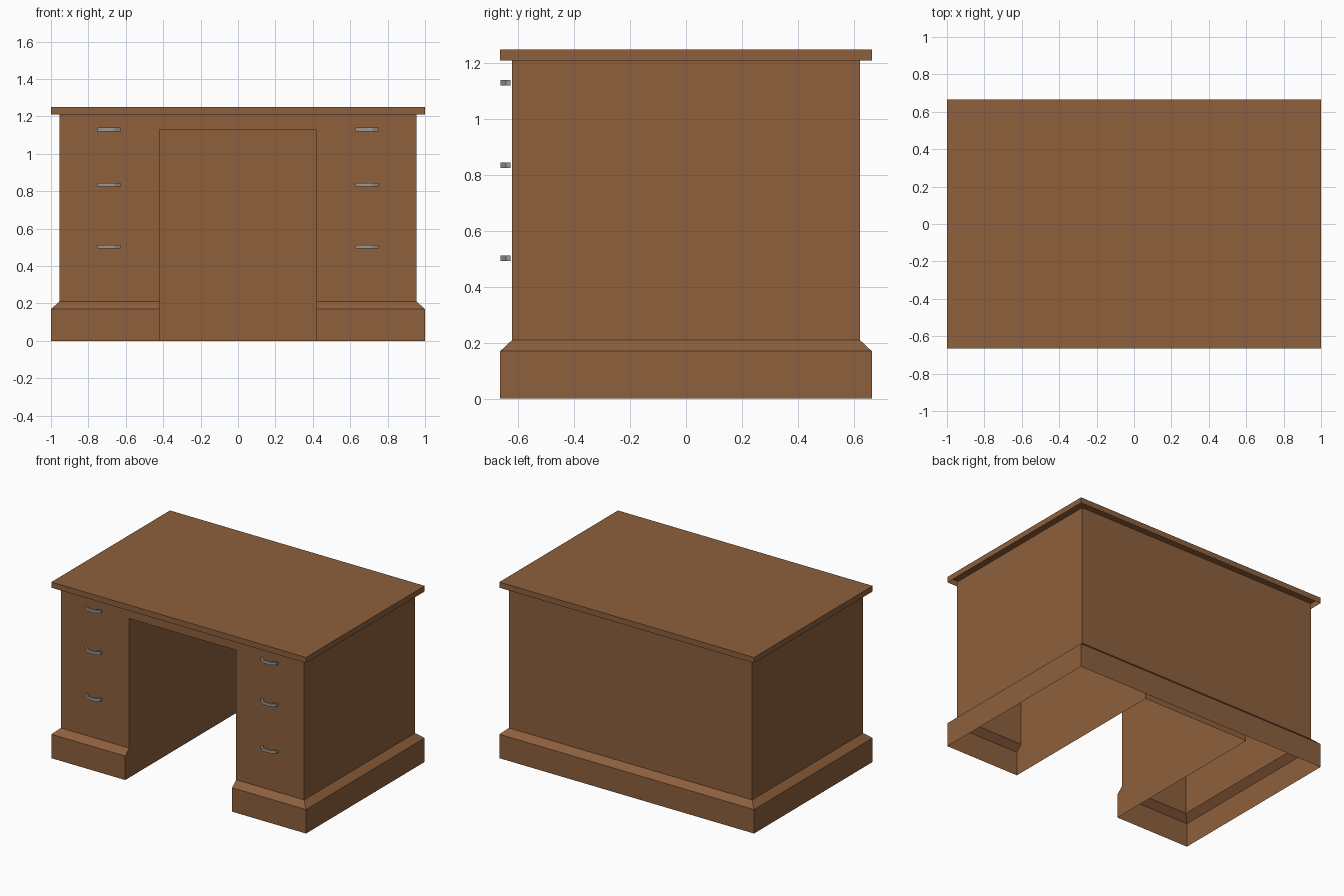
import bpy

if "Cube" in bpy.data.objects:
    bpy.data.objects.remove(bpy.data.objects["Cube"])

def material(name, rgb):
    m = bpy.data.materials.new(name)
    m.diffuse_color = (*rgb, 1)
    m.use_nodes = True
    m.node_tree.nodes["Principled BSDF"].inputs["Base Color"].default_value = m.diffuse_color
    return m

WOOD = material("wood", (0.27, 0.115, 0.045))
METAL = material("metal", (0.33, 0.32, 0.30))

def make(name, verts, faces, mat):
    me = bpy.data.meshes.new(name)
    me.from_pydata(verts, [], faces)
    me.materials.append(mat)
    ob = bpy.data.objects.new(name, me)
    bpy.context.collection.objects.link(ob)
    return ob

def shell(name, path, profile, closed=False, cap=False):
    """Stack copies of a plan path, one per (half width, half depth, z) level."""
    n = len(path(1, 1))
    verts = [(x, y, z) for hx, hy, z in profile for x, y in path(hx, hy)]
    faces = []
    for r in range(len(profile) - 1):
        for i in range(n if closed else n - 1):
            j = (i + 1) % n
            faces.append((r*n + i, r*n + j, (r + 1)*n + j, (r + 1)*n + i))
    if cap:
        faces.append(tuple(range(len(verts) - n, len(verts))))
    return make(name, verts, faces, WOOD)

K = 0.42                      # kneehole half width
BX, BY = 0.955, 0.622         # body half sizes
TX, TY = 1.0, 0.665           # top and plinth half sizes
KZ, BZ, TZ = 1.13, 1.21, 1.25

def around(hx, hy):           # outline broken at the kneehole
    return [(K, -hy), (hx, -hy), (hx, hy), (-hx, hy), (-hx, -hy), (-K, -hy)]

def rect(hx, hy):
    return [(hx, -hy), (hx, hy), (-hx, hy), (-hx, -hy)]

# Plinth moulding, hollow and open underneath
shell("plinth", around, [(TX, TY, 0), (TX, TY, 0.17), (BX, BY, 0.21)])

# Body walls, and the rail over the kneehole
shell("body", around, [(BX, BY, 0.21), (BX, BY, BZ)])
make("front_rail", [(-K, -BY, KZ), (K, -BY, KZ), (K, -BY, BZ), (-K, -BY, BZ)],
     [(0, 1, 2, 3)], WOOD)

# Desktop slab
shell("desktop", rect, [(TX, TY, BZ), (TX, TY, TZ)], closed=True, cap=True)

# Kneehole lining: two sides following the plinth profile, back and ceiling
KB = 0.615
side = [(-TY, 0), (KB, 0), (KB, KZ), (-BY, KZ), (-BY, 0.21), (-TY, 0.17)]
verts = [(s*K, y, z) for s in (-1, 1) for y, z in side]
make("kneehole", verts,
     [(0, 1, 2, 3, 4, 5), (11, 10, 9, 8, 7, 6), (1, 7, 8, 2), (3, 2, 8, 9)], WOOD)

# Drawer handles: bowed bars
half_out = [(0.0625, -0.628), (0.0615, -0.645), (0.03, -0.664)]
half_in = [(0.05, -0.628), (0.045, -0.643), (0.025, -0.652)]

def arc(half):
    return [(-x, y) for x, y in half] + [(x, y) for x, y in reversed(half)]

def handle(name, cx, cz, t=0.01):
    out, inn = arc(half_out), arc(half_in)
    n = len(out)
    v = [(cx + x, y, cz + dz) for dz in (-t, t) for x, y in out + inn]
    o0, i0, o1, i1 = 0, n, 2*n, 3*n
    f = []
    for k in range(n - 1):
        f += [(o0+k, o0+k+1, o1+k+1, o1+k), (i0+k+1, i0+k, i1+k, i1+k+1),
              (o1+k, o1+k+1, i1+k+1, i1+k), (o0+k+1, o0+k, i0+k, i0+k+1)]
    f += [(i0, o0, o1, i1), (o0+n-1, i0+n-1, i1+n-1, o1+n-1)]
    make(name, v, f, METAL)

for label, cx in (("left", -0.69), ("right", 0.69)):
    for row, cz in enumerate((1.13, 0.835, 0.503), 1):
        handle(f"{label}_drawer_handle_{row}", cx, cz)
